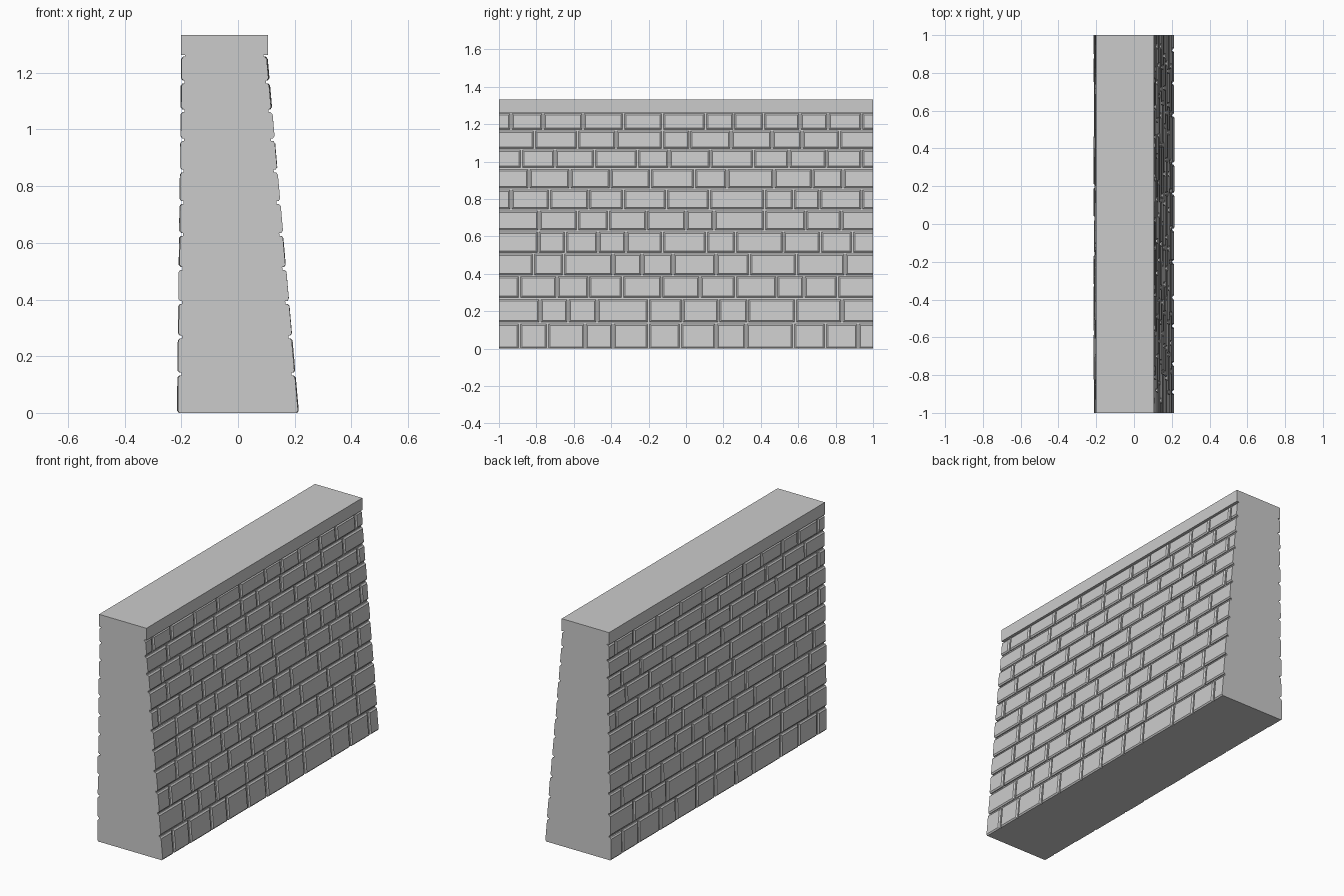
import bpy, bmesh, random

if "Cube" in bpy.data.objects:
    bpy.data.objects.remove(bpy.data.objects["Cube"])

random.seed(4)
BASE_Z = 1.262          # underside of the coping
TOP_Z = 1.333
GAP, CHAMFER = 0.010, 0.008

# Course heights and the vertical joints of each course, bottom to top
LEVELS = [0, .137, .268, .39, .51, .63, .742, .854, .964, 1.066, 1.168, 1.262]
JOINTS = [
    [-.89, -.54, -.39, -.20, -.03, .16, .32, .575, .745, .92],
    [-.78, -.63, -.475, -.20, -.02, .175, .33, .585, .835],
    [-.89, -.69, -.52, -.34, -.13, .075, .265, .485, .63, .81],
    [-.815, -.655, -.39, -.235, -.07, .16, .34, .59, .85],
    [-.79, -.645, -.47, -.32, -.125, .11, .265, .52, .72, .89],
    [-.785, -.58, -.415, -.21, 0, .15, .42, .64, .83],
    [-.935, -.73, -.52, -.335, -.105, .125, .42, .575, .715, .94],
    [-.84, -.62, -.405, -.19, .045, .22, .47, .675, .84],
    [-.88, -.70, -.49, -.26, -.09, .13, .36, .55, .75, .94],
    [-.81, -.58, -.375, -.125, .02, .24, .46, .62, .82],
    [-.935, -.765, -.55, -.335, -.125, .105, .255, .415, .61, .76, .94],
]
JOINTS[0].insert(1, -.74)


def make_object(name, bm):
    bmesh.ops.recalc_face_normals(bm, faces=bm.faces)
    mesh = bpy.data.meshes.new(name)
    bm.to_mesh(mesh)
    bm.free()
    obj = bpy.data.objects.new(name, mesh)
    bpy.context.collection.objects.link(obj)


def prism(name, profile):
    """Extrude an x-z outline along the full length of the wall."""
    bm = bmesh.new()
    face = bm.faces.new([bm.verts.new((x, -1, z)) for x, z in profile])
    new = bmesh.ops.extrude_face_region(bm, geom=[face])["geom"]
    bmesh.ops.translate(bm, vec=(0, 2, 0), verts=[v for v in new if isinstance(v, bmesh.types.BMVert)])
    make_object(name, bm)


def add_brick(bm, side, u0, u1, z0, z1, out):
    """A chamfered brick lying on the sloped face; wall-end edges stay square."""
    top = 0.09 if side > 0 else 0.187
    c0 = 0 if u0 == -1 else CHAMFER
    c1 = 0 if u1 == 1 else CHAMFER
    rings = []
    for depth, inset in ((-.008, 0), (out - CHAMFER * .8, 0), (out, 1)):
        a, b = u0 + c0 * inset, u1 - c1 * inset
        c, d = z0 + CHAMFER * inset, z1 - CHAMFER * inset
        rings.append([
            bm.verts.new((side * (.2015 + (top - .2015) * z / BASE_Z + depth), side * u, z))
            for u, z in ((a, c), (b, c), (b, d), (a, d))])
    bm.faces.new(rings[0])
    bm.faces.new(rings[2])
    for r, s in zip(rings, rings[1:]):
        for i in range(4):
            j = (i + 1) % 4
            bm.faces.new((r[i], r[j], s[j], s[i]))


def brick_face(name, side):
    bm = bmesh.new()
    for i, joints in enumerate(JOINTS):
        z0 = LEVELS[i] + (GAP / 2 if i else 0)
        z1 = LEVELS[i + 1] - GAP / 2
        edges = [-1] + joints + [1]
        for a, b in zip(edges, edges[1:]):
            u0 = a if a == -1 else a + GAP / 2
            u1 = b if b == 1 else b - GAP / 2
            add_brick(bm, side, u0, u1, z0, z1, random.uniform(.010, .014))
    make_object(name, bm)


# Tapered core, coping slab, and the same brickwork turned around for each face
prism("wall_core", [(-.2015, 0), (.2015, 0), (.09, BASE_Z), (-.187, BASE_Z)])
prism("coping", [(-.201, BASE_Z), (.106, BASE_Z), (.106, TOP_Z), (-.201, TOP_Z)])
brick_face("right_bricks", 1)
brick_face("left_bricks", -1)
